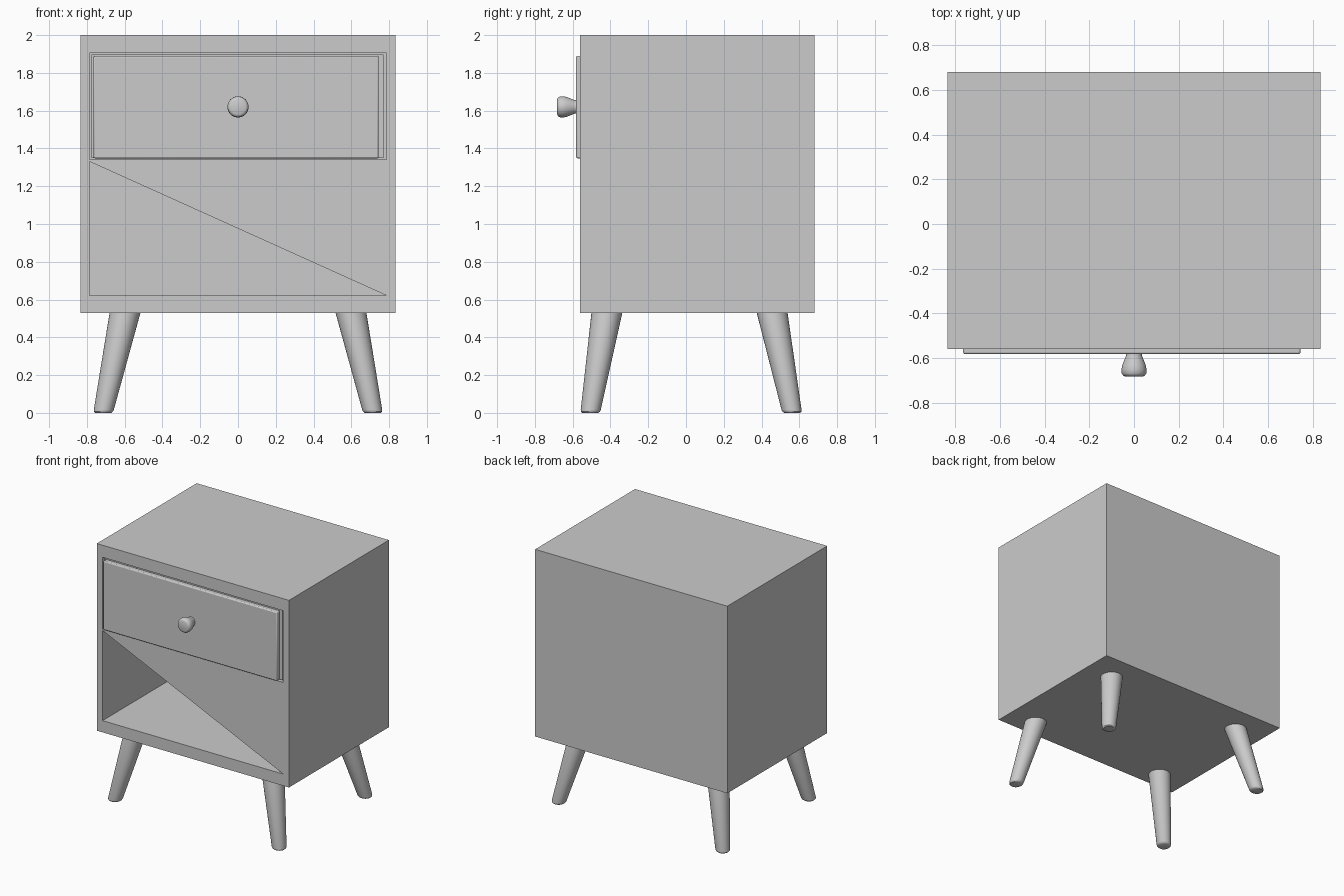
import bpy
import bmesh
import math
from mathutils import Vector

default_cube = bpy.data.objects.get("Cube")
if default_cube:
    bpy.data.objects.remove(default_cube, do_unlink=True)

grey = bpy.data.materials.new("light grey")
grey.use_nodes = True
grey.diffuse_color = (0.6, 0.6, 0.6, 1)
grey.node_tree.nodes["Principled BSDF"].inputs["Base Color"].default_value = grey.diffuse_color


def finish(name, bm):
    bmesh.ops.recalc_face_normals(bm, faces=bm.faces)
    mesh = bpy.data.meshes.new(name)
    bm.to_mesh(mesh)
    bm.free()
    mesh.materials.append(grey)
    obj = bpy.data.objects.new(name, mesh)
    bpy.context.collection.objects.link(obj)
    return obj


def smooth(obj):
    bpy.ops.object.select_all(action="DESELECT")
    obj.select_set(True)
    bpy.context.view_layer.objects.active = obj
    bpy.ops.object.shade_smooth_by_angle(angle=math.radians(40))


def prism(name, outline, front, back):
    """Extrude an x-z outline from front to back along y."""
    bm = bmesh.new()
    face = bm.faces.new([bm.verts.new((x, front, z)) for x, z in outline])
    moved = bmesh.ops.extrude_face_region(bm, geom=[face])["geom"]
    verts = [v for v in moved if isinstance(v, bmesh.types.BMVert)]
    bmesh.ops.translate(bm, verts=verts, vec=(0, back - front, 0))
    return finish(name, bm)


def box(name, left, right, front, back, low, high):
    outline = [(left, low), (right, low), (right, high), (left, high)]
    return prism(name, outline, front, back)


def rounded_stack(name, rings, u, v, sides=32):
    """Join circles, given as (centre, radius), into a capped solid."""
    bm = bmesh.new()
    loops = []
    for centre, radius in rings:
        loops.append([bm.verts.new(Vector(centre) + radius * (
            math.cos(a) * Vector(u) + math.sin(a) * Vector(v)))
            for a in (math.tau * i / sides for i in range(sides))])
    for a, b in zip(loops, loops[1:]):
        for i in range(sides):
            j = (i + 1) % sides
            bm.faces.new((a[i], a[j], b[j], b[i]))
    bm.faces.new(loops[0])
    bm.faces.new(loops[-1])
    obj = finish(name, bm)
    smooth(obj)
    return obj


def cut(target, cutter):
    mod = target.modifiers.new("cut", "BOOLEAN")
    mod.operation = "DIFFERENCE"
    mod.solver = "EXACT"
    mod.object = cutter
    bpy.context.view_layer.objects.active = target
    bpy.ops.object.modifier_apply(modifier=mod.name)
    bpy.data.objects.remove(cutter, do_unlink=True)


# Cabinet with a drawer slot, and a shelf space half closed by a triangular front
FRONT, BACK, INNER = -0.56, 0.68, 0.785
cabinet = box("cabinet", -0.835, 0.835, FRONT, BACK, 0.53, 2.0)
cut(cabinet, box("slot_cutter", -INNER, INNER, -0.7, 0.63, 1.342, 1.905))
cut(cabinet, box("shelf_cutter", -INNER, INNER, FRONT + 0.004, 0.63, 0.622, 1.33))
cut(cabinet, prism("opening_cutter",
                   [(-INNER, 1.33), (-INNER, 0.622), (INNER, 0.622)], -0.7, -0.5))

# Drawer
box("drawer_body", -0.775, 0.77, -0.545, 0.6, 1.35, 1.897)
panel = box("drawer_front", -0.765, 0.745, -0.582, -0.54, 1.348, 1.89)
bevel = panel.modifiers.new("soft edges", "BEVEL")
bevel.width = 0.008
bevel.segments = 2
smooth(panel)

# Knob
knob_profile = [(-0.57, 0.036), (-0.59, 0.036), (-0.605, 0.042), (-0.63, 0.052),
                (-0.65, 0.056), (-0.668, 0.055), (-0.678, 0.049), (-0.682, 0.04)]
rounded_stack("drawer_knob", [((0, y, 1.62), r) for y, r in knob_profile],
              (1, 0, 0), (0, 0, 1))

# Splayed, tapered legs
for depth, foot_y, top_y in (("front", -0.507, -0.418), ("back", 0.562, 0.455)):
    for side, sign in (("left", 1), ("right", -1)):
        foot = Vector((sign * 0.714, foot_y, 0))
        top = Vector((sign * 0.597, top_y, 0.535))
        rings = [(foot.lerp(top, t), r) for t, r in
                 ((0, 0.042), (0.012, 0.05), (0.03, 0.053), (1, 0.082))]
        rounded_stack(f"{depth}_{side}_leg", rings, (1, 0, 0), (0, 1, 0))
